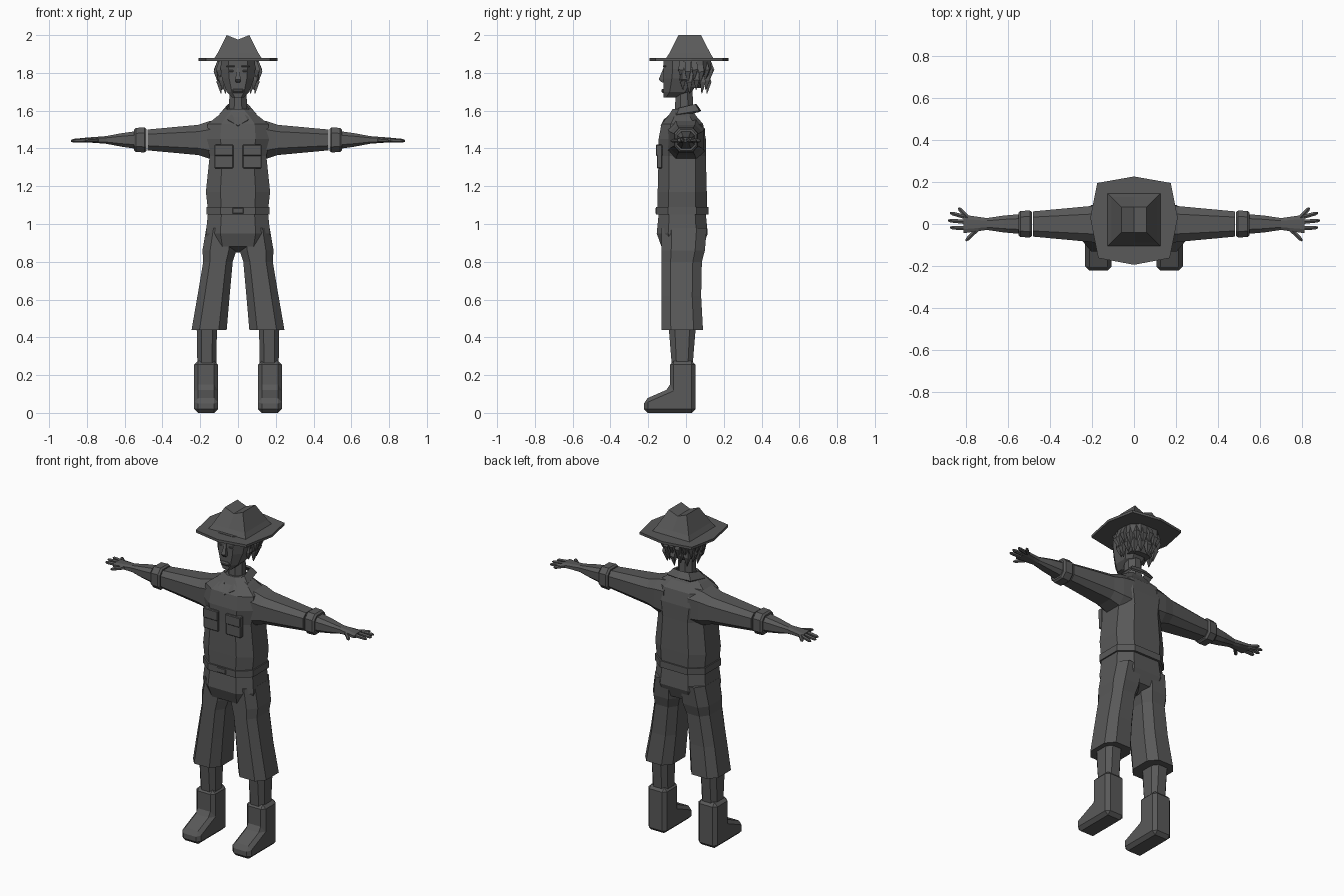
import bpy, bmesh, math
from mathutils import Vector

cube = bpy.data.objects.get("Cube")
if cube:
    bpy.data.objects.remove(cube, do_unlink=True)

grey = bpy.data.materials.new("dark_grey")
grey.use_nodes = True
colour = (0.1, 0.1, 0.1, 1)
grey.diffuse_color = colour
grey.node_tree.nodes["Principled BSDF"].inputs["Base Color"].default_value = colour


def finish(name, bm, mirror=False, bevel=None, thickness=None):
    """Turn a bmesh into a named object with its modifiers."""
    bmesh.ops.recalc_face_normals(bm, faces=bm.faces)
    mesh = bpy.data.meshes.new(name)
    bm.to_mesh(mesh)
    bm.free()
    mesh.materials.append(grey)
    obj = bpy.data.objects.new(name, mesh)
    bpy.context.collection.objects.link(obj)
    if bevel:
        modifier = obj.modifiers.new("Bevel", 'BEVEL')
        modifier.width = bevel
        modifier.segments = 1
    if thickness:
        obj.modifiers.new("Thickness", 'SOLIDIFY').thickness = thickness
    if mirror:
        obj.modifiers.new("Mirror", 'MIRROR').use_axis[0] = True


def skin(bm, rings):
    """Join rings of points into a closed tube and return the end loop."""
    loops = [[bm.verts.new(point) for point in ring] for ring in rings]
    count = len(loops[0])
    for low, high in zip(loops, loops[1:]):
        for i in range(count):
            j = (i + 1) % count
            bm.faces.new((low[i], low[j], high[j], high[i]))
    bm.faces.new(reversed(loops[0]))
    bm.faces.new(loops[-1])
    return loops[-1]


def loft(name, sections, centre, chamfer=0.55, along_x=False, mirror=False):
    """Eight-sided sections: position, half width, half depth; centre is a rule."""
    quarter = [(1, chamfer), (chamfer, 1)]
    outline = quarter + [(-a, b) for a, b in reversed(quarter)]
    outline += [(-a, -b) for a, b in outline]
    rings = []
    for position, width, depth in sections:
        u, v = centre(position, depth)
        points = [(u + a * width, v + b * depth) for a, b in outline]
        rings.append([(position, *p) if along_x else (*p, position) for p in points])
    bm = bmesh.new()
    skin(bm, rings)
    finish(name, bm, mirror)


def block(name, centre, size, bevel, mirror=False):
    """Chamfered box."""
    bm = bmesh.new()
    bmesh.ops.create_cube(bm, size=1)
    bmesh.ops.scale(bm, vec=size, verts=bm.verts)
    bmesh.ops.translate(bm, vec=centre, verts=bm.verts)
    finish(name, bm, mirror, bevel)


def tube(bm, points, radii, sides=6):
    """Round strand through points, with a radius for each."""
    points = [Vector(p) for p in points]
    direction = (points[-1] - points[0]).normalized()
    upright = abs(direction.z) > abs(direction.x) + abs(direction.y)
    guide = Vector((0, 1, 0)) if upright else Vector((0, 0, 1))
    across = direction.cross(guide).normalized()
    over = direction.cross(across)
    angles = [math.tau * (i + 0.5) / sides for i in range(sides)]
    skin(bm, [[p + r * (across * math.cos(a) + over * math.sin(a)) for a in angles]
              for p, r in zip(points, radii)])


def body_line(position, depth):
    return 0, -0.02


def arm_line(position, depth):
    return 0, 1.445


def head_line(position, depth):
    return 0, depth - 0.12


def hair_line(position, depth):
    return 0, 0.04


def trouser_line(position, depth):
    return 0.21 - 0.13 * position, depth - 0.13


def calf_line(position, depth):
    return 0.165, -0.02


# Shirt, belt and hips
loft("shirt", [(1.08, .16, .13), (1.17, .17, .13), (1.36, .15, .125), (1.45, .17, .125),
               (1.53, .16, .11), (1.57, .11, .075), (1.61, .05, .05)], body_line)
loft("belt", [(1.05, .168, .138), (1.09, .168, .138)], body_line)
block("buckle", (0, -.155, 1.07), (.06, .015, .03), .003)
loft("hips", [(.85, .08, .05), (.88, .15, .11), (.95, .17, .135), (1.05, .16, .125)], body_line)

# Chest pockets with flaps
block("pocket", (.075, -.14, 1.355), (.1, .028, .12), .004, True)
block("pocket_flap", (.075, -.142, 1.39), (.1, .034, .06), .004, True)

# Folded collar, rising inward from its outer edge
edge = [(0, -.135, 1.52), (.05, -.12, 1.55), (.1, -.05, 1.58), (.08, .07, 1.6), (0, .08, 1.6)]
bm = bmesh.new()
outer = [bm.verts.new(p) for p in edge]
inner = [bm.verts.new((x * .66, y * .7, z + .035)) for x, y, z in edge[1:]]
bm.faces.new((outer[0], outer[1], inner[0]))
for i in range(len(inner) - 1):
    bm.faces.new((outer[i + 1], outer[i + 2], inner[i + 1], inner[i]))
finish("collar", bm, True, thickness=.012)

# Sleeves, cuffs and forearms
loft("sleeve", [(.08, .1, .11), (.15, .095, .1), (.21, .085, .08), (.48, .06, .055)],
     arm_line, along_x=True, mirror=True)
loft("cuff", [(.485, .056, .058), (.495, .064, .066), (.54, .062, .064), (.55, .054, .055)],
     arm_line, along_x=True, mirror=True)
loft("forearm", [(.53, .048, .048), (.62, .04, .035), (.7, .028, .02), (.74, .034, .017),
                 (.81, .044, .012)], arm_line, along_x=True, mirror=True)

# Four fingers and a thumb
bm = bmesh.new()
for root, tip in [((.79, .03), (.835, .077)), ((.79, .03), (.875, .053)),
                  ((.8, .01), (.885, .017)), ((.8, -.02), (.875, -.017)),
                  ((.74, -.02), (.8, -.08))]:
    start, end = Vector((*root, 1.445)), Vector((*tip, 1.44))
    tube(bm, [start, start.lerp(end, .85), end], [.012, .01, .004])
finish("fingers", bm, True)

# Wide short trousers and calves
loft("trouser_leg", [(.44, .093, .11), (.62, .085, .105), (.8, .078, .107), (.86, .09, .115),
                     (.98, .085, .12)], trouser_line, mirror=True)
loft("calf", [(.25, .05, .055), (.47, .054, .073)], calf_line, mirror=True)

# Boots from a side profile
profile = [(.05, 0), (.05, .275), (-.085, .275), (-.085, .13), (-.2, .09), (-.222, .07),
           (-.222, 0)]
profile.remove((-.2, .09))
bm = bmesh.new()
skin(bm, [[(x, y, z) for y, z in profile] for x in (.106, .232)])
finish("boot", bm, True, bevel=.02)

# Neck, head and nose
bm = bmesh.new()
tube(bm, [(0, -.01, 1.55), (0, -.01, 1.71)], [.055, .048], 8)
finish("neck", bm)
loft("head", [(1.67, .03, .035), (1.7, .06, .075), (1.77, .085, .1), (1.82, .092, .11),
              (1.88, .09, .11)], head_line)
bm = bmesh.new()
tube(bm, [(0, -.115, 1.825), (0, -.13, 1.765), (0, -.12, 1.75)], [.007, .02, .016], 4)
finish("nose", bm)

# Lips, eyes, brows and ears
block("lips", (0, -.118, 1.705), (.06, .025, .022), .007)
block("eye", (.037, -.112, 1.81), (.03, .02, .016), .005, True)
block("brow", (.04, -.112, 1.835), (.045, .022, .01), .003, True)
block("ear", (.097, -.01, 1.79), (.025, .045, .07), .01, True)

# Hair: a rounded cap with two rows of pointed locks round the back
loft("hair_cap", [(1.72, .065, .04), (1.77, .09, .07), (1.82, .104, .09), (1.88, .104, .09)],
     hair_line)
bm = bmesh.new()
for top, spread, count in [(1.865, 1, 13), (1.81, .86, 11)]:
    for i in range(count):
        angle = math.radians(-28 + 236 * i / (count - 1))
        length = .1 + .02 * (i % 2)
        side, back = .105 * spread * math.cos(angle), .1 * spread * math.sin(angle)
        tube(bm, [(side * reach, .025 + back * reach, top - length * drop)
                  for reach, drop in ((.9, 0), (1.1, .5), (1, 1))], [.022, .021, .002], 4)
finish("hair_locks", bm)

# Hat brim
half = [(0, .226), (.175, .195), (.208, .03), (.17, -.162), (0, -.194)]
brim = half + [(-x, y) for x, y in half[-2:0:-1]]
bm = bmesh.new()
skin(bm, [[(x, y, z) for x, y in brim] for z in (1.863, 1.878)])
finish("hat_brim", bm)

# Hat crown, creased along the middle of its top
bm = bmesh.new()
rings = []
for z, size, dip in [(1.87, .13, 0), (1.905, .108, 0), (2, .06, .024)]:
    front = [(x, .02 - size, z - dip * (x == 0)) for x in (-size, 0, size)]
    rings.append(front + [(x, .02 + size, h) for x, y, h in reversed(front)])
top = skin(bm, rings)
bm.faces.ensure_lookup_table()
bmesh.utils.face_split(bm.faces[-1], top[1], top[4])
finish("hat_crown", bm)
